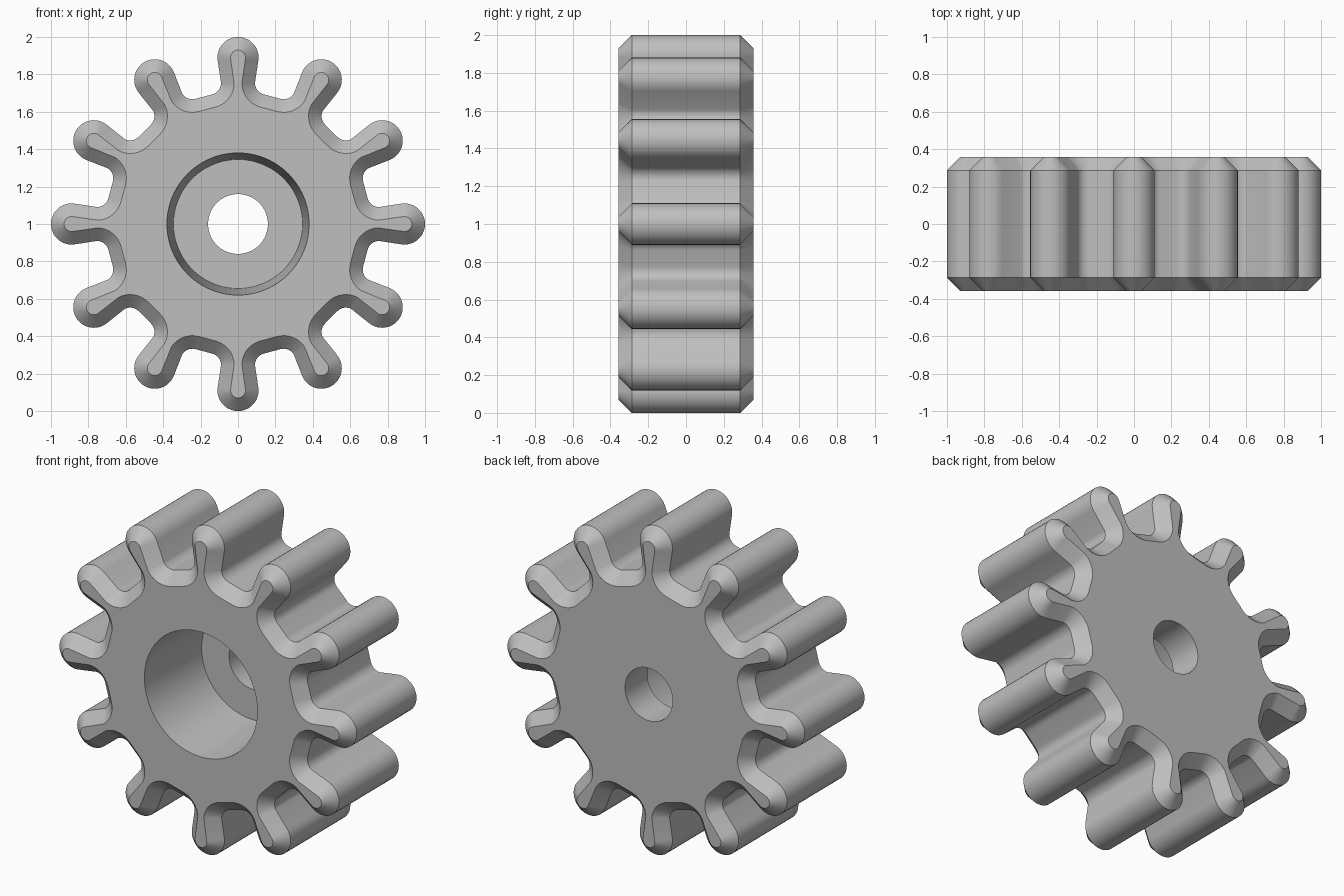
import bpy
import bmesh
from math import sin, cos, pi, radians

cube = bpy.data.objects.get("Cube")
if cube:
    bpy.data.objects.remove(cube)

TEETH = 12
HALF_DEPTH = 0.357
CHAMFER = 0.07
TIP_RADIUS = 0.11
WAIST = 0.09
FILLET = 0.065
ROOT = 0.705
STEPS = 10


def arc(cx, cz, radius, start, end):
    angles = [radians(start + (end - start) * i / STEPS) for i in range(STEPS + 1)]
    return [(cx + radius * cos(a), cz + radius * sin(a)) for a in angles]


def gear_outline(inset):
    """Closed gear profile, moved inwards by an inset."""
    half_pitch = pi / TEETH
    fx = WAIST + FILLET
    fz = (ROOT + FILLET - fx * sin(half_pitch)) / cos(half_pitch)
    side = arc(0, 1 - TIP_RADIUS, TIP_RADIUS - inset, 90, -8)
    side += arc(fx, fz, FILLET + inset, 184, 255)
    tooth = [(-x, z) for x, z in reversed(side[1:])] + side
    points = []
    for i in range(TEETH):
        a = 2 * half_pitch * i
        points += [(x * cos(a) + z * sin(a), z * cos(a) - x * sin(a)) for x, z in tooth]
    return points


def circle(radius, count=72):
    return [(radius * sin(2 * pi * i / count), radius * cos(2 * pi * i / count))
            for i in range(count)]


bm = bmesh.new()


def ring(points, y):
    verts = [bm.verts.new((x, y, z + 1)) for x, z in points]
    for i, v in enumerate(verts):
        bm.edges.new((verts[i - 1], v))
    return verts


def loft(a, b):
    for i in range(len(a)):
        bm.faces.new((a[i - 1], a[i], b[i], b[i - 1]))


def cap(outer, inner):
    edges = [bm.edges.get((r[i - 1], r[i])) for r in (outer, inner) for i in range(len(r))]
    bmesh.ops.triangle_fill(bm, edges=edges, use_beauty=True, use_dissolve=False)


# Toothed outside with chamfered ends
body, trimmed = gear_outline(0), gear_outline(CHAMFER)
rim = HALF_DEPTH - CHAMFER
outside = [ring(trimmed, -HALF_DEPTH), ring(body, -rim),
           ring(body, rim), ring(trimmed, HALF_DEPTH)]
for a, b in zip(outside, outside[1:]):
    loft(a, b)

# Tapered front recess and narrow through hole
floor_y = -HALF_DEPTH + 0.5
mouth, floor = ring(circle(0.38), -HALF_DEPTH), ring(circle(0.345), floor_y)
hole_front, hole_back = ring(circle(0.16), floor_y), ring(circle(0.16), HALF_DEPTH)
loft(mouth, floor)
loft(floor, hole_front)
loft(hole_front, hole_back)

# Flat end faces
cap(outside[0], mouth)
cap(outside[-1], hole_back)
bmesh.ops.recalc_face_normals(bm, faces=bm.faces[:])

mesh = bpy.data.meshes.new("gear_wheel")
bm.to_mesh(mesh)
bm.free()
gear = bpy.data.objects.new("gear_wheel", mesh)
bpy.context.collection.objects.link(gear)

# Plain grey material
grey = bpy.data.materials.new("plain_grey")
grey.use_nodes = True
colour = (0.52, 0.52, 0.52, 1)
grey.diffuse_color = colour
grey.node_tree.nodes["Principled BSDF"].inputs["Base Color"].default_value = colour
mesh.materials.append(grey)

bpy.ops.object.select_all(action="DESELECT")
gear.select_set(True)
bpy.context.view_layer.objects.active = gear
bpy.ops.object.shade_smooth_by_angle(angle=radians(30))
